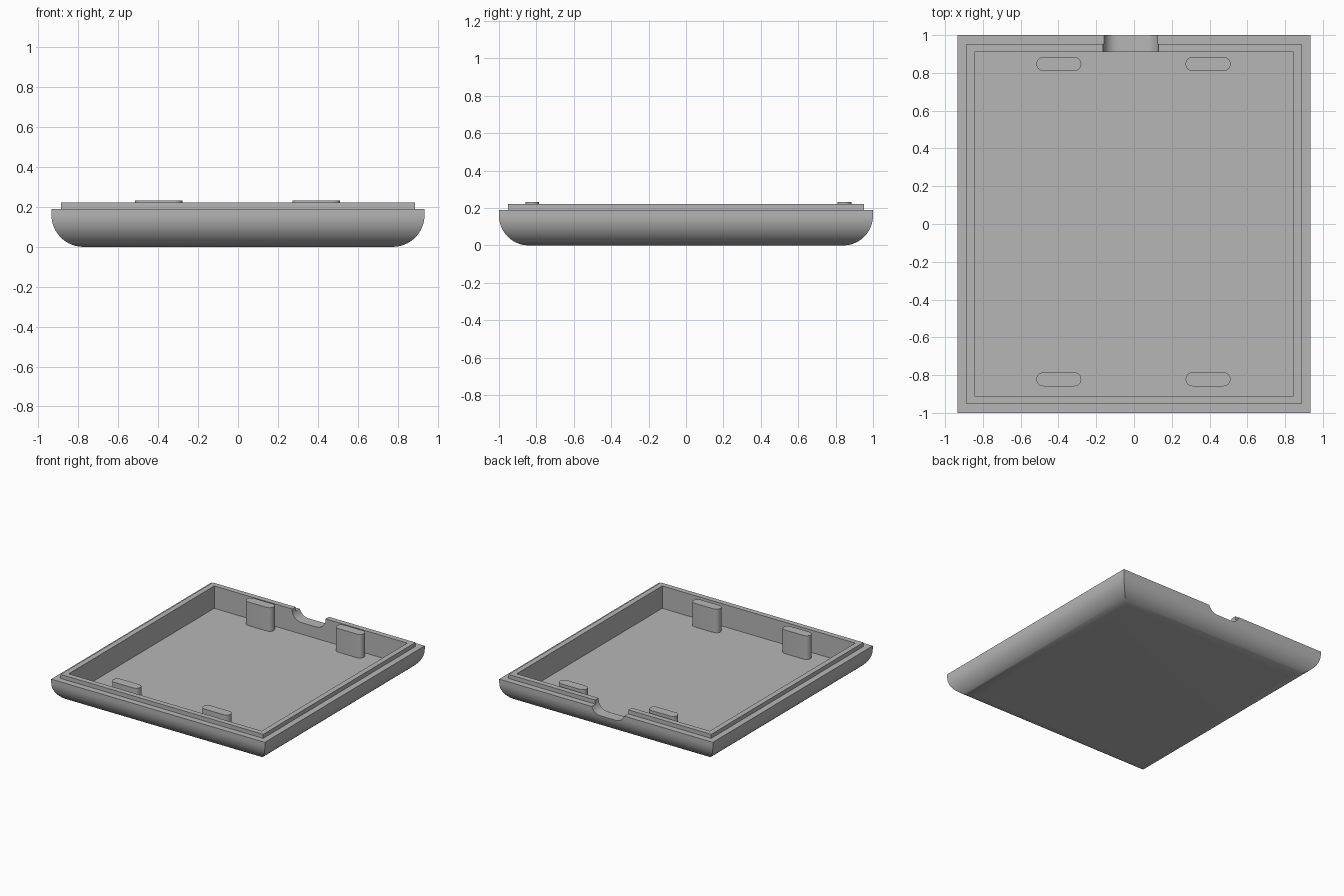
import bpy
import bmesh
from math import sin, cos, pi, radians

if "Cube" in bpy.data.objects:
    bpy.data.objects.remove(bpy.data.objects["Cube"])

HALF_X, HALF_Y = 0.935, 1.0
RIM_Z, LIP_Z, FLOOR_Z, PEG_Z = 0.19, 0.222, 0.045, 0.232
FILLET = 0.16
LIP_OUT, LIP_IN = 0.048, 0.09

grey = bpy.data.materials.new("plain grey")
grey.use_nodes = True
colour = (0.47, 0.47, 0.47, 1)
grey.diffuse_color = colour
grey.node_tree.nodes["Principled BSDF"].inputs["Base Color"].default_value = colour


def loft(name, rings):
    """Join matching rings of points with quads and cap both ends."""
    bm = bmesh.new()
    loops = [[bm.verts.new(p) for p in ring] for ring in rings]
    for a, b in zip(loops, loops[1:]):
        for i in range(len(a)):
            j = (i + 1) % len(a)
            bm.faces.new((a[i], a[j], b[j], b[i]))
    bm.faces.new(loops[0][::-1])
    bm.faces.new(loops[-1])
    bmesh.ops.recalc_face_normals(bm, faces=bm.faces)
    mesh = bpy.data.meshes.new(name)
    bm.to_mesh(mesh)
    bm.free()
    mesh.materials.append(grey)
    obj = bpy.data.objects.new(name, mesh)
    bpy.context.collection.objects.link(obj)
    return obj


def smooth(obj):
    bpy.ops.object.select_all(action="DESELECT")
    obj.select_set(True)
    bpy.context.view_layer.objects.active = obj
    bpy.ops.object.shade_smooth_by_angle(angle=radians(30))


def rectangle(inset, z):
    x, y = HALF_X - inset, HALF_Y - inset
    return [(-x, -y, z), (x, -y, z), (x, y, z), (-x, y, z)]


def stadium(half_length, radius, steps=12):
    """Outline with rounded ends, centred on the origin."""
    pts = []
    for side, start in ((1, -pi / 2), (-1, pi / 2)):
        for i in range(steps + 1):
            a = start + pi * i / steps
            pts.append((side * (half_length - radius) + radius * cos(a), radius * sin(a)))
    return pts


# Tray shell: rounded underside, outer wall, stepped lip, inner wall, floor
profile = []
for i in range(17):
    a = pi / 2 * i / 16
    profile.append((FILLET * (1 - sin(a)), FILLET * (1 - cos(a))))
profile += [(0, RIM_Z), (LIP_OUT, RIM_Z), (LIP_OUT, LIP_Z), (LIP_IN, LIP_Z), (LIP_IN, FLOOR_Z)]
tray = loft("tray", [rectangle(inset, z) for inset, z in profile])

# Rounded cable notch through the back wall
outline = stadium(0.147, 0.08)
cutter = loft("notch_cutter", [[(x - 0.017, y, z + 0.216) for x, z in outline]
                               for y in (0.88, 1.1)])
cutter.hide_render = True
cut = tray.modifiers.new("notch", "BOOLEAN")
cut.operation = "DIFFERENCE"
cut.solver = "EXACT"
cut.object = cutter
bpy.ops.object.select_all(action="DESELECT")
tray.select_set(True)
bpy.context.view_layer.objects.active = tray
bpy.ops.object.modifier_apply(modifier="notch")
bpy.data.objects.remove(cutter)
smooth(tray)

# Four upright locating pegs on the floor
for end, cy in (("front", -0.822), ("back", 0.847)):
    for side, cx in (("right", -0.398), ("left", 0.392)):
        ring = stadium(0.119, 0.037)
        peg = loft(f"{end}_{side}_peg", [[(x + cx, y + cy, z) for x, y in ring]
                                         for z in (FLOOR_Z - 0.01, PEG_Z)])
        smooth(peg)
